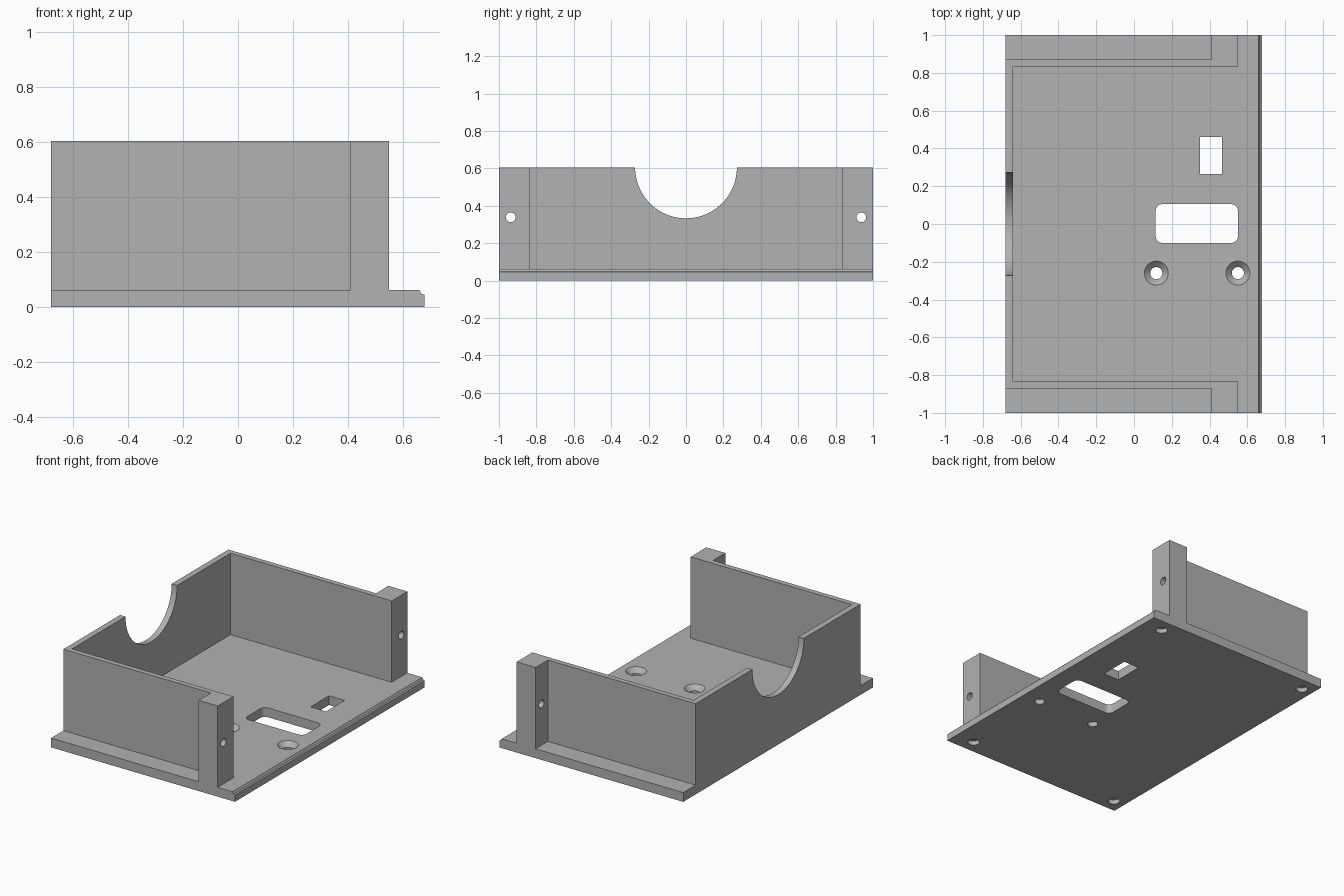
import bpy, bmesh, math
from mathutils import Matrix, Vector

cube = bpy.data.objects.get("Cube")
if cube:
    bpy.data.objects.remove(cube)

FLOOR, TOP = 0.062, 0.605
LEFT, RIGHT = -0.68, 0.678

grey = bpy.data.materials.new("plain grey")
grey.use_nodes = True
colour = (0.445, 0.445, 0.445, 1)
grey.diffuse_color = colour
grey.node_tree.nodes["Principled BSDF"].inputs["Base Color"].default_value = colour


def finish(name, bm):
    bmesh.ops.recalc_face_normals(bm, faces=bm.faces[:])
    mesh = bpy.data.meshes.new(name)
    bm.to_mesh(mesh)
    bm.free()
    mesh.materials.append(grey)
    obj = bpy.data.objects.new(name, mesh)
    bpy.context.collection.objects.link(obj)
    return obj


def prism(name, points, offset):
    """Extrude a closed outline of 3D points along an offset."""
    bm = bmesh.new()
    face = bm.faces.new([bm.verts.new(p) for p in points])
    out = bmesh.ops.extrude_face_region(bm, geom=[face])
    moved = [v for v in out["geom"] if isinstance(v, bmesh.types.BMVert)]
    bmesh.ops.translate(bm, verts=moved, vec=Vector(offset))
    return finish(name, bm)


def cylinder(name, centre, r1, r2, depth, axis="Z", segments=32):
    """Cylinder or cone with r1 at its low end."""
    bm = bmesh.new()
    turn = Matrix.Rotation(math.pi / 2, 4, "Y") if axis == "X" else Matrix()
    bmesh.ops.create_cone(bm, cap_ends=True, segments=segments, radius1=r1,
                          radius2=r2, depth=depth,
                          matrix=Matrix.Translation(centre) @ turn)
    return finish(name, bm)


def slot(name, x0, x1, y0, y1, radius=0.0):
    """Vertical cutter through the floor, with optional rounded corners."""
    corners = [(x1, y1, -1, -1), (x0, y1, 1, -1), (x0, y0, 1, 1), (x1, y0, -1, 1)]
    pts = []
    for i, (x, y, sx, sy) in enumerate(corners):
        for k in range(9 if radius else 1):
            a = math.pi / 2 * (i + k / 8)
            pts.append((x + radius * (sx + math.cos(a)),
                        y + radius * (sy + math.sin(a)), -0.1))
    return prism(name, pts, (0, 0, 0.3))


def combine(body, other, operation):
    mod = body.modifiers.new(operation.title(), "BOOLEAN")
    mod.operation, mod.solver, mod.object = operation, "EXACT", other
    bpy.context.view_layer.objects.active = body
    bpy.ops.object.modifier_apply(modifier=mod.name)
    bpy.data.objects.remove(other)


# Base plate with a small stepped lip on its right edge
lip = [(LEFT, 0), (RIGHT, 0), (RIGHT, 0.045), (0.668, 0.048), (0.66, FLOOR), (LEFT, FLOOR)]
body = prism("mounting_tray", [(x, -1, z) for x, z in lip], (0, 2, 0))

# Walls and corner posts as one mirrored outline
half = [(LEFT, 0.87), (0.41, 0.87), (0.41, 1), (0.55, 1), (0.55, 0.835), (-0.64, 0.835)]
outline = half + [(x, -y) for x, y in reversed(half)]
walls = prism("walls", [(x, y, 0.03) for x, y in outline], (0, 0, TOP - 0.03))
combine(body, walls, "UNION")

# Half-round notch in the end wall, and the floor openings
cutters = [
    cylinder("notch", (LEFT, 0, TOP), 0.272, 0.272, 0.3, "X", 96),
    slot("switch_opening", 0.35, 0.465, 0.265, 0.46),
    slot("rounded_opening", 0.115, 0.55, -0.1, 0.105, 0.035),
]
# Countersunk screw holes
for x in (0.118, 0.55):
    cutters.append(cylinder("screw_hole", (x, -0.26, 0.03), 0.032, 0.032, 0.2))
    cutters.append(cylinder("countersink", (x, -0.26, FLOOR - 0.01), 0.032, 0.074, 0.04))
# Post holes and blind holes underneath
for side in (-1, 1):
    cutters.append(cylinder("post_hole", (0.48, side * 0.937, 0.338), 0.026, 0.026, 0.3, "X"))
    for x in (0.54, -0.6):
        cutters.append(cylinder("foot_hole", (x, side * 0.91, 0), 0.037, 0.037, 0.06))
for cutter in cutters:
    combine(body, cutter, "DIFFERENCE")

bpy.ops.object.select_all(action="DESELECT")
body.select_set(True)
bpy.context.view_layer.objects.active = body
bpy.ops.object.shade_smooth_by_angle(angle=math.radians(25))
